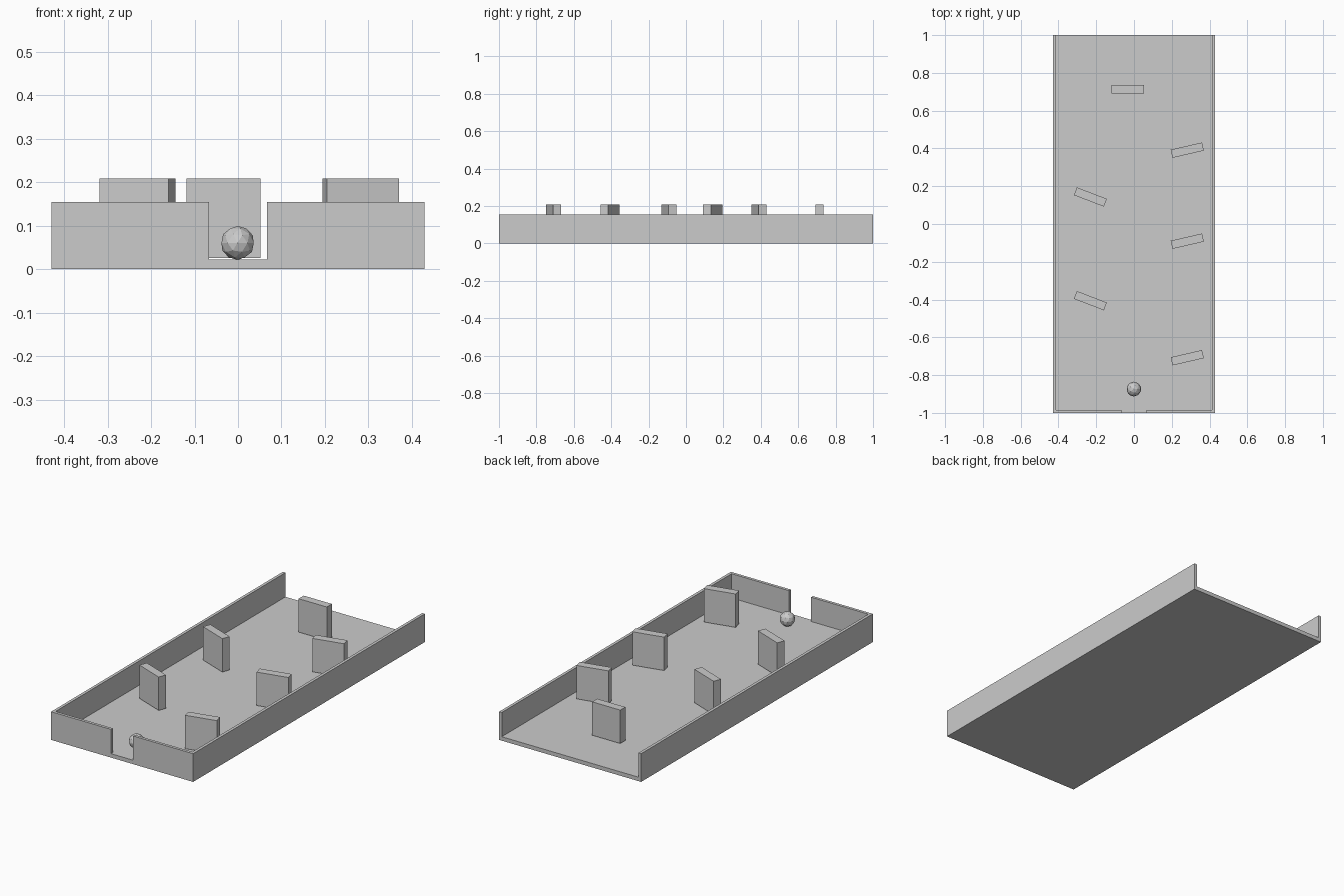
import bpy
from math import radians

if "Cube" in bpy.data.objects:
    bpy.data.objects.remove(bpy.data.objects["Cube"])

HALF_W, FLOOR_T, WALL_TOP, WALL_T, GATE = 0.429, 0.0215, 0.154, 0.016, 0.067


def box(name, x, y, z, angle=0):
    """Box from (min, max) ranges, turned about its own vertical axis."""
    ranges = (x, y, z)
    bpy.ops.mesh.primitive_cube_add(
        size=1, location=[(a + b) / 2 for a, b in ranges])
    ob = bpy.context.object
    ob.name = name
    ob.scale = [b - a for a, b in ranges]
    bpy.ops.object.transform_apply(location=False, rotation=False, scale=True)
    ob.rotation_euler.z = radians(angle)
    return ob


# Floor tray
box("floor", (-HALF_W, HALF_W), (-1, 1), (0, FLOOR_T))

# Side walls and the two halves of the front wall, leaving a gate; back is open
wall_z = (FLOOR_T, WALL_TOP)
for side, s in (("left", -1), ("right", 1)):
    outer, inner = s * HALF_W, s * (HALF_W - WALL_T)
    box(f"{side}_wall", sorted((outer, inner)), (-1, 1), wall_z)
    box(f"{side}_front_wall", sorted((inner, s * GATE)),
        (-1, -1 + WALL_T), wall_z)

# Upright deflector blocks, hovering slightly above the floor
blocks = [(-0.033, 0.714, 0),
          (0.282, 0.391, 13), (0.282, -0.091, 13), (0.282, -0.708, 13),
          (-0.231, 0.143, -21), (-0.231, -0.406, -21)]
for i, (x, y, angle) in enumerate(blocks):
    box(f"deflector_{i + 1}", (x - 0.085, x + 0.085),
        (y - 0.022, y + 0.022), (0.0255, 0.208), angle)

# Faceted ball near the gate
bpy.ops.mesh.primitive_ico_sphere_add(
    subdivisions=2, radius=0.039, location=(-0.001, -0.874, 0.06))
bpy.context.object.name = "ball"
